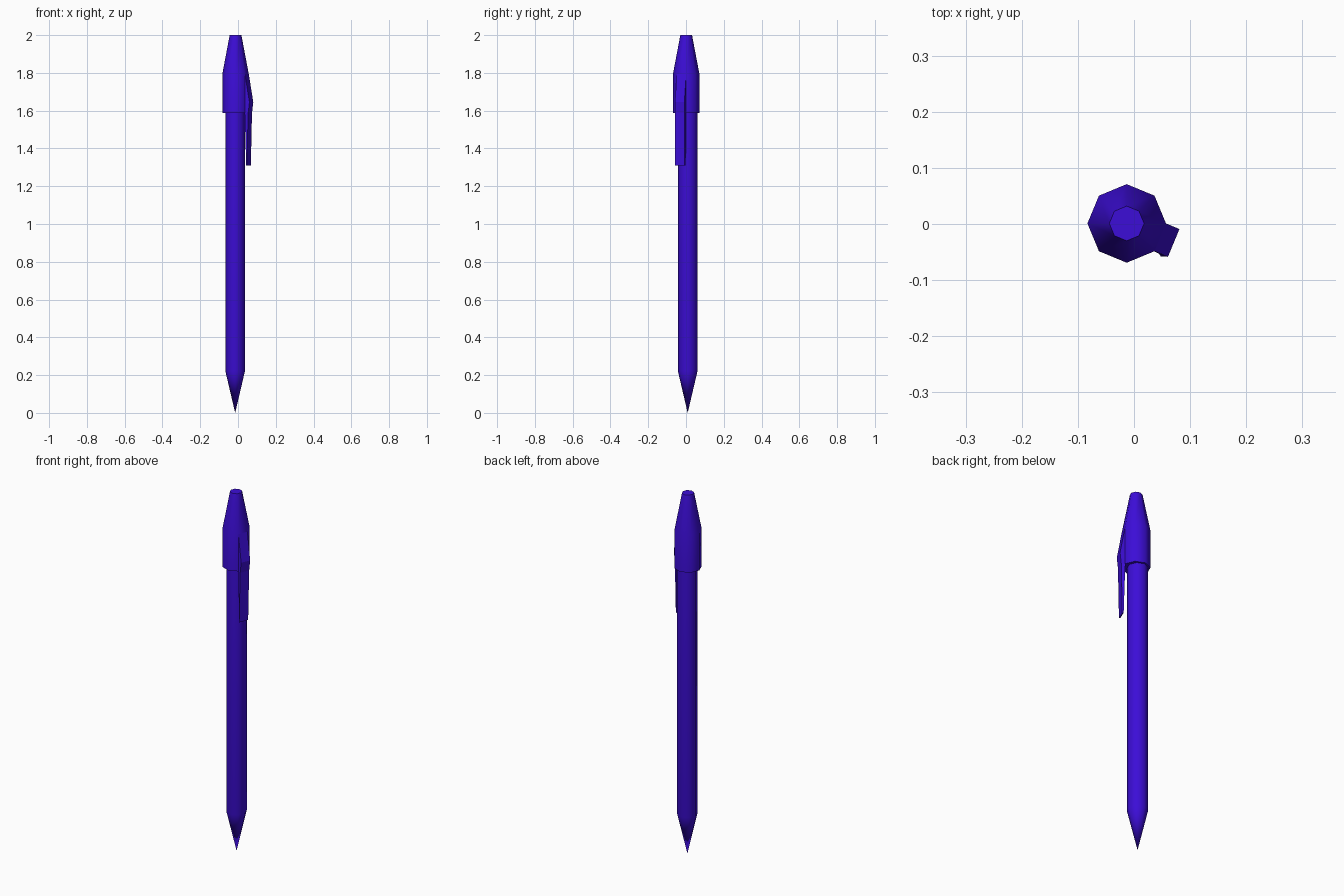
import bpy, bmesh, math

cube = bpy.data.objects.get("Cube")
if cube:
    bpy.data.objects.remove(cube, do_unlink=True)

SIDES = 8
CAP_X = -0.013
CAP_R = 0.07

violet = bpy.data.materials.new("blue_violet_plastic")
violet.use_nodes = True
colour = (0.045, 0.004, 0.68, 1)
violet.diffuse_color = colour
violet.node_tree.nodes["Principled BSDF"].inputs["Base Color"].default_value = colour


def finish(name, bm, smooth):
    """Turn a bmesh into a shaded, coloured object."""
    bmesh.ops.recalc_face_normals(bm, faces=bm.faces)
    mesh = bpy.data.meshes.new(name)
    bm.to_mesh(mesh)
    bm.free()
    mesh.materials.append(violet)
    obj = bpy.data.objects.new(name, mesh)
    bpy.context.collection.objects.link(obj)
    if smooth:
        bpy.ops.object.select_all(action='DESELECT')
        obj.select_set(True)
        bpy.context.view_layer.objects.active = obj
        bpy.ops.object.shade_smooth_by_angle(angle=math.radians(50))
    return obj


def loft(bm, rings):
    """Skin a list of equal-length point rings and close both ends."""
    loops = [[bm.verts.new(p) for p in ring] for ring in rings]
    for a, b in zip(loops, loops[1:]):
        for i in range(len(a)):
            j = (i + 1) % len(a)
            bm.faces.new((a[i], a[j], b[j], b[i]))
    bm.faces.new(loops[0])
    bm.faces.new(loops[-1])


def turned(name, centre, profile):
    """Octagonal turned part from (radius, height) pairs."""
    bm = bmesh.new()
    turns = [math.tau * i / SIDES for i in range(SIDES)]
    loft(bm, [[(centre[0] + r * math.cos(t), centre[1] + r * math.sin(t), z)
               for t in turns] for r, z in profile])
    bmesh.ops.remove_doubles(bm, verts=bm.verts, dist=0.0005)
    return finish(name, bm, True)


# Barrel with pointed writing tip
turned("barrel_and_tip", (-0.015, 0.009), [(0, 0), (0.052, 0.222), (0.052, 1.62)])

# Upper cap with tapered top
turned("cap", (CAP_X, 0.001), [(CAP_R, 1.587), (CAP_R, 1.794), (0.031, 2)])

# Pocket clip, pulled out of one cap facet and hanging below it
right = (CAP_X + CAP_R, 0.001)
left = (CAP_X + CAP_R * math.sqrt(0.5), 0.001 - CAP_R * math.sqrt(0.5))


def clip_ring(inner, outer, z):
    """Cross-section: facet edge moved by the inner and outer offsets."""
    def move(p, d):
        return (p[0] + d[0], p[1] + d[1], z)
    return [move(right, inner), move(left, inner), move(left, outer), move(right, outer)]


bm = bmesh.new()
loft(bm, [
    clip_ring((-0.013, -0.003), (-0.011, -0.009), 1.31),
    clip_ring((-0.001, 0), (0.017, -0.009), 1.587),
    clip_ring((-0.001, 0), (0.024, -0.01), 1.645),
    clip_ring((-0.001, 0), (0, 0), 1.794),
])
# Widen the lower end outward so it keeps its thickness
for v in bm.verts:
    if v.co.z < 1.4 and v.index in (-1, 2, 3):
        v.co.x += 0.02
bm.verts.ensure_lookup_table()
for v in bm.verts[2:4]:
    v.co.x = (left, right)[v is bm.verts[3]][0] + 0.011
finish("pocket_clip", bm, False)
